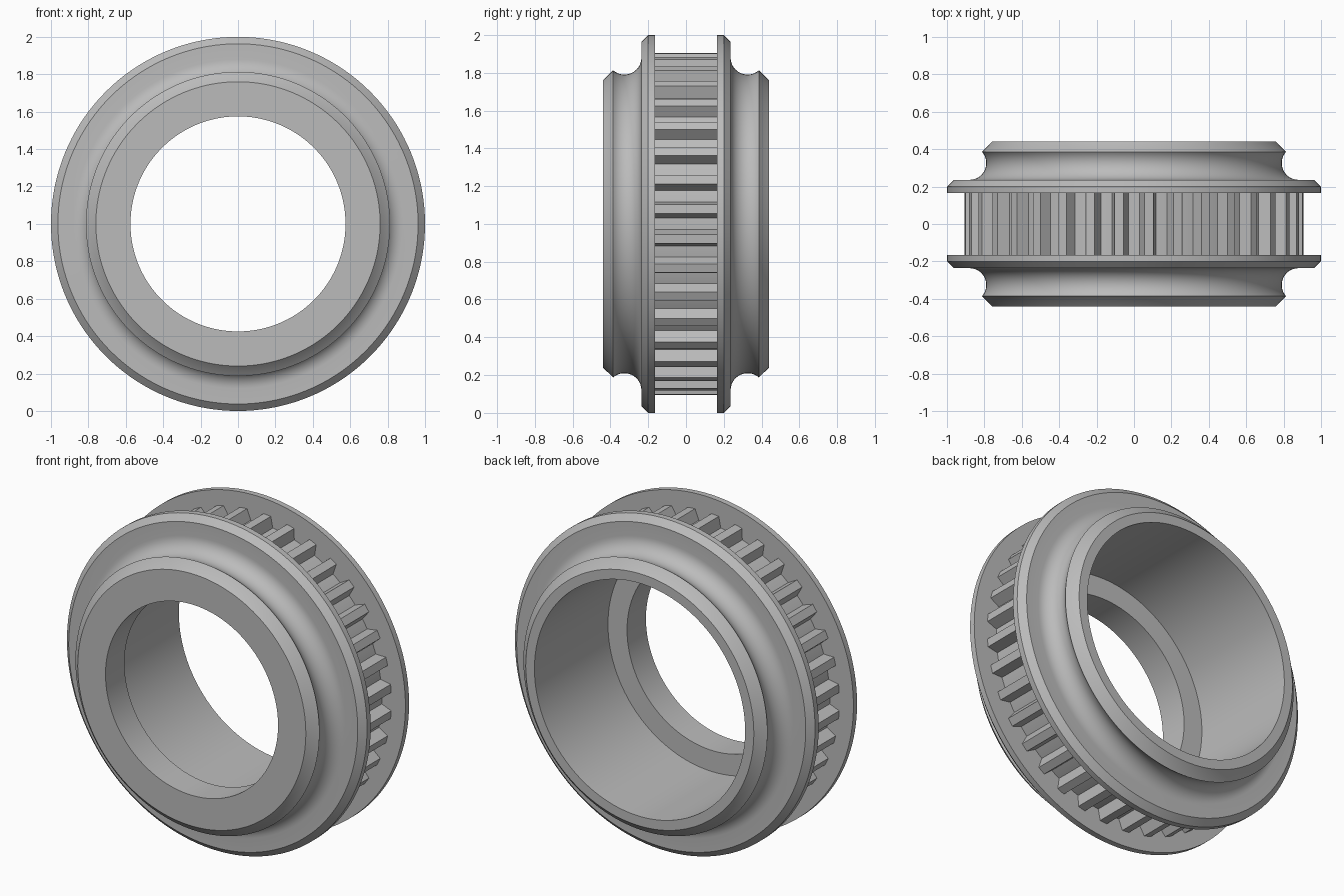
import bpy, bmesh
from math import sin, cos, pi, radians
from mathutils import Matrix, Vector

old = bpy.data.objects.get("Cube")
if old:
    bpy.data.objects.remove(old)

grey = bpy.data.materials.new("machined grey")
grey.use_nodes = True
colour = (0.5, 0.5, 0.5, 1)
grey.diffuse_color = colour
grey.node_tree.nodes["Principled BSDF"].inputs["Base Color"].default_value = colour

CENTRE = Vector((0, 0, 1))
ROOT, TIP, HALF_WIDTH = 0.843, 0.907, 0.165
TEETH, SEGMENTS = 36, 144


def finish(name, bm):
    bmesh.ops.recalc_face_normals(bm, faces=bm.faces)
    mesh = bpy.data.meshes.new(name)
    bm.to_mesh(mesh)
    bm.free()
    mesh.materials.append(grey)
    obj = bpy.data.objects.new(name, mesh)
    bpy.context.collection.objects.link(obj)
    return obj


# Outer half profile (radius, y): flange, hollow fillet, chamfered hub
half = [(ROOT, HALF_WIDTH), (1, HALF_WIDTH), (1, 0.2), (0.963, 0.236)]
for i in range(15):
    a = radians(132 * i / 14)
    half.append((0.88 - 0.09 * sin(a), 0.326 - 0.09 * cos(a)))
half += [(0.81, 0.388), (0.76, 0.44)]

# Stepped bore: wide from the back, narrow at the front
bore = [(0.702, 0.44), (0.702, -0.26), (0.575, -0.26), (0.575, -0.44)]
front = [(r, -y) for r, y in reversed(half)]
profile = half + bore + front

# Turned body
bm = bmesh.new()
verts = [bm.verts.new((r, y, 1)) for r, y in profile]
edges = [bm.edges.new((v, verts[i - 1])) for i, v in enumerate(verts)]
bmesh.ops.spin(bm, geom=verts + edges, cent=CENTRE, axis=(0, 1, 0),
               angle=2 * pi, steps=SEGMENTS, use_merge=True)
bmesh.ops.remove_doubles(bm, verts=bm.verts, dist=0.0005)
body = finish("pulley_body", bm)
bpy.ops.object.select_all(action='DESELECT')
body.select_set(True)
bpy.context.view_layer.objects.active = body
bpy.ops.object.shade_smooth_by_angle(angle=radians(25))

# Tapered belt teeth, with a gap centred on each axis
bm = bmesh.new()
section = [(-0.044, ROOT - 0.004), (0.044, ROOT - 0.004), (0.024, TIP), (-0.024, TIP)]
for k in range(TEETH):
    turn = Matrix.Translation(CENTRE) @ Matrix.Rotation((k + 0.5) * 2 * pi / TEETH, 4, 'Y')
    ends = [[bm.verts.new(turn @ Vector((x, y, r))) for x, r in section]
            for y in (-HALF_WIDTH, HALF_WIDTH)]
    for i in range(4):
        bm.faces.new((ends[0][i - 1], ends[0][i], ends[1][i], ends[1][i - 1]))
    for end in ends:
        bm.faces.new(end)
finish("belt_teeth", bm)
